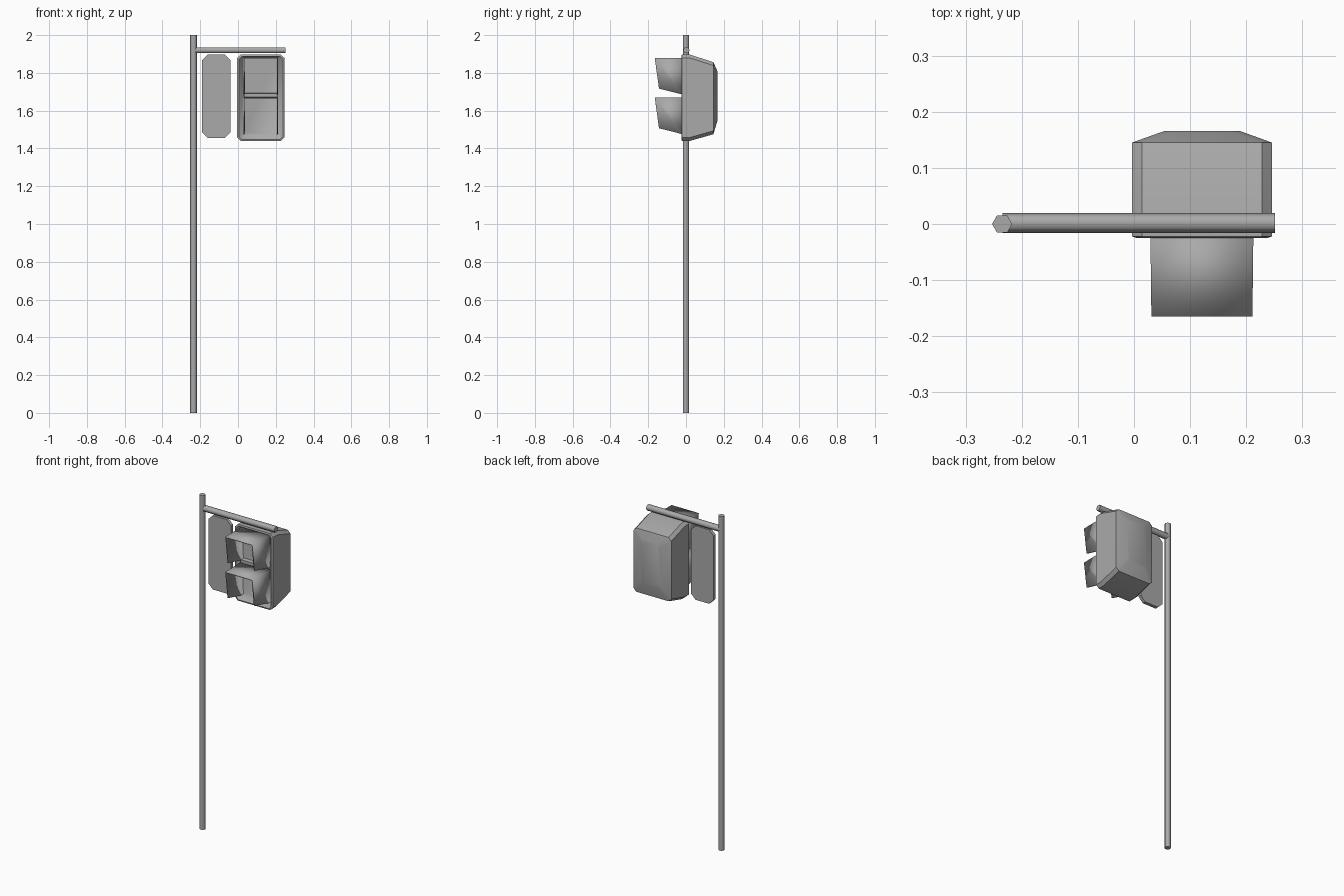
import bpy, bmesh
from math import pi, radians

if "Cube" in bpy.data.objects:
    bpy.data.objects.remove(bpy.data.objects["Cube"], do_unlink=True)

grey = bpy.data.materials.new("plain grey")
grey.use_nodes = True
colour = (0.4, 0.4, 0.4, 1)
grey.diffuse_color = colour
grey.node_tree.nodes["Principled BSDF"].inputs["Base Color"].default_value = colour


def finish(obj, angle=40):
    obj.data.materials.append(grey)
    bpy.ops.object.select_all(action='DESELECT')
    obj.select_set(True)
    bpy.context.view_layer.objects.active = obj
    bpy.ops.object.shade_smooth_by_angle(angle=radians(angle))
    return obj


def mesh_object(name, bm, angle=40):
    bmesh.ops.recalc_face_normals(bm, faces=bm.faces)
    mesh = bpy.data.meshes.new(name)
    bm.to_mesh(mesh)
    bm.free()
    obj = bpy.data.objects.new(name, mesh)
    bpy.context.collection.objects.link(obj)
    return finish(obj, angle)


def ring(bm, x0, x1, z0, z1, cut, y):
    """Rectangle with cut corners, facing along y."""
    outline = [(x0 + cut, z0), (x1 - cut, z0), (x1, z0 + cut), (x1, z1 - cut),
               (x1 - cut, z1), (x0 + cut, z1), (x0, z1 - cut), (x0, z0 + cut)]
    return [bm.verts.new((x, y, z)) for x, z in outline]


def loft(name, sections, angle=40):
    bm = bmesh.new()
    rings = [ring(bm, *s) for s in sections]
    for a, b in zip(rings, rings[1:]):
        for i in range(len(a)):
            j = (i + 1) % len(a)
            bm.faces.new((a[i], a[j], b[j], b[i]))
    bm.faces.new(rings[0])
    bm.faces.new(rings[-1])
    return mesh_object(name, bm, angle)


def tube(name, radius, length, location, rotation=(0, 0, 0)):
    bpy.ops.mesh.primitive_cylinder_add(vertices=6, radius=radius, depth=length,
                                        location=location, rotation=rotation)
    obj = bpy.context.object
    obj.name = name
    return finish(obj, 65)


# Post and cross arm
tube("post", 0.018, 2, (-0.235, 0, 1), (0, 0, pi / 6))
tube("cross_arm", 0.018, 0.485, (0.0085, 0.002, 1.92), (0, pi / 2, 0))

# Hanging sign plate
loft("sign_plate", [(-0.19, -0.04, 1.455, 1.898, 0.03, -0.01),
                    (-0.19, -0.04, 1.455, 1.898, 0.03, 0.01)], 30)

# Signal housing, from the recessed face over the rim to the rounded back
loft("signal_housing", [
    (0.032, 0.21, 1.475, 1.882, 0.004, 0.0),
    (0.005, 0.237, 1.448, 1.888, 0.015, -0.025),
    (-0.004, 0.246, 1.44, 1.897, 0.018, -0.022),
    (-0.004, 0.246, 1.44, 1.897, 0.018, 0.02),
    (-0.004, 0.246, 1.475, 1.857, 0.018, 0.145),
    (0.055, 0.188, 1.545, 1.81, 0.02, 0.166),
], 40)


# Open-bottomed visors: a roof and two raked cheeks
def visor(name, top):
    bm = bmesh.new()
    cheeks = []
    for side in (-1, 1):
        profile = [(0.0, 0.0), (-0.165, 0.0), (-0.143, -0.163), (-0.025, -0.193), (0.0, -0.195)]
        cheeks.append([bm.verts.new((0.121 + side * (0.092 + y * 0.012), y, top + z))
                       for y, z in profile])
        bm.faces.new(cheeks[-1])
    left, right = cheeks
    bm.faces.new((left[0], left[1], right[1], right[0]))
    obj = mesh_object(name, bm, 30)
    wall = obj.modifiers.new("wall", 'SOLIDIFY')
    wall.thickness = 0.006
    wall.offset = -1


visor("upper_visor", 1.88)
visor("lower_visor", 1.67)

# Divider between the two lamps
loft("lamp_divider", [(0.032, 0.21, 1.672, 1.69, 0.004, -0.022),
                      (0.032, 0.21, 1.668, 1.694, 0.004, 0.004)], 30)
